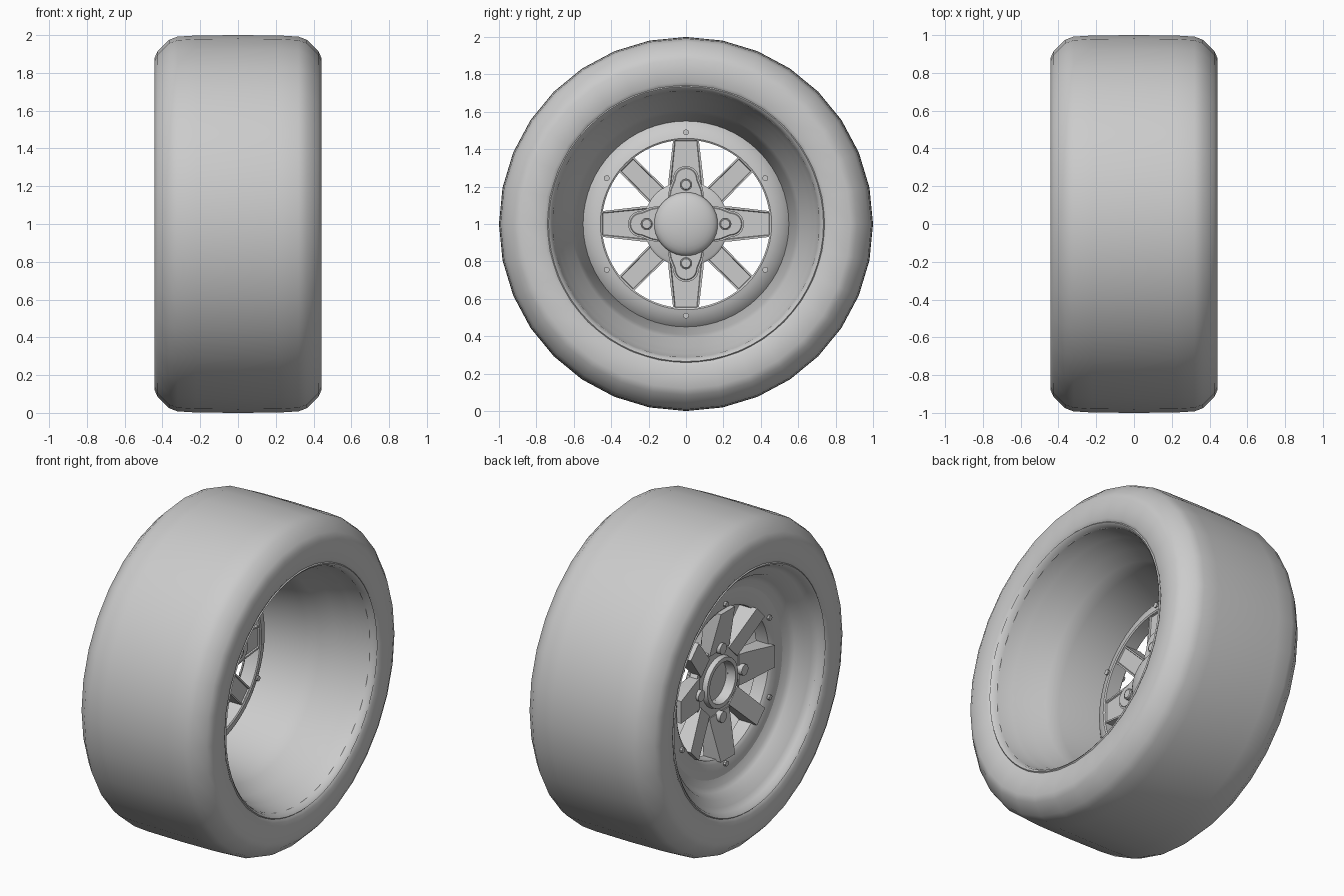
import bpy, bmesh, math
from mathutils import Matrix, Vector

if "Cube" in bpy.data.objects:
    bpy.data.objects.remove(bpy.data.objects["Cube"])

CENTRE = Matrix.Translation((0, 0, 1))


def finish(name, bm):
    bmesh.ops.recalc_face_normals(bm, faces=bm.faces)
    bm.transform(CENTRE)
    me = bpy.data.meshes.new(name)
    bm.to_mesh(me)
    bm.free()
    ob = bpy.data.objects.new(name, me)
    bpy.context.collection.objects.link(ob)
    return ob


def lathe(name, profile, n, closed=True):
    """Spin (x, radius) points about the axle; radius 0 becomes a pole."""
    bm = bmesh.new()
    rings = []
    for x, r in profile:
        if r == 0:
            rings.append([bm.verts.new((x, 0, 0))] * n)
        else:
            rings.append([bm.verts.new((x, r * math.sin(2 * math.pi * i / n), r * math.cos(2 * math.pi * i / n)))
                          for i in range(n)])
    count = len(rings) if closed else len(rings) - 1
    for k in range(count):
        a, b = rings[k], rings[(k + 1) % len(rings)]
        for i in range(n):
            j = (i + 1) % n
            vs = list(dict.fromkeys((a[i], a[j], b[j], b[i])))
            if len(vs) > 2:
                bm.faces.new(vs)
    return finish(name, bm)


def prism(bm, outline, front, back, angle, inset=0, depth=0):
    """Extrude a (radius, side) outline along x; back(r) gives the rear x."""
    s, c = math.sin(angle), math.cos(angle)
    pos = lambda x, r, t: (x, r * s + t * c, r * c - t * s)
    f = [bm.verts.new(pos(front, r, t)) for r, t in outline]
    b = [bm.verts.new(pos(back(r), r, t)) for r, t in outline]
    face = bm.faces.new(f)
    bm.faces.new(b[::-1])
    for i in range(len(f)):
        j = (i + 1) % len(f)
        bm.faces.new((f[i], b[i], b[j], f[j]))
    if inset:
        bm.normal_update()
        bmesh.ops.inset_individual(bm, faces=[face], thickness=inset)
        rim = bmesh.ops.inset_individual(bm, faces=[face], thickness=0.004)
        for v in face.verts:
            v.co.x += depth


def disc(r0, rad, n):
    return [(r0 + rad * math.cos(2 * math.pi * i / n), rad * math.sin(2 * math.pi * i / n)) for i in range(n)]


# Tyre: half section mirrored across the wheel plane
half = [(0.40, 0.715), (0.425, 0.735), (0.44, 0.76), (0.442, 0.88), (0.425, 0.915),
        (0.365, 0.975), (0.32, 0.992), (0.22, 0.998)]
lathe("tyre", half + [(0, 1.0)] + [(-x, r) for x, r in half[::-1]], 32)

# Rim barrel: deep dish towards +x, short stepped well towards -x
lathe("rim_barrel", [
    (0.425, 0.745), (0.435, 0.735), (0.425, 0.722), (0.395, 0.712), (0.31, 0.692), (0.29, 0.68),
    (0.20, 0.66), (0.13, 0.61), (0.05, 0.59), (-0.21, 0.55),
    (-0.26, 0.545), (-0.28, 0.60), (-0.30, 0.625), (-0.35, 0.65), (-0.37, 0.69), (-0.40, 0.712),
    (-0.425, 0.722), (-0.435, 0.735), (-0.425, 0.745), (-0.36, 0.73), (-0.2, 0.67),
    (0.1, 0.67), (0.36, 0.73)], 64)

# Sloped ring that carries the spokes
lathe("spoke_ring", [(-0.165, 0.45), (-0.16, 0.458), (-0.165, 0.48), (-0.182, 0.52), (-0.205, 0.545),
                     (-0.22, 0.56), (-0.265, 0.56), (-0.265, 0.47), (-0.25, 0.45)], 64)

# Spokes: four wide on the axes, four straight on the diagonals
bm = bmesh.new()
rear = lambda r: -0.225 - 0.06 * max(0, (r - 0.18) / 0.27)
wide = [(0.19, -0.095), (0.24, -0.093), (0.455, -0.068), (0.455, 0.068), (0.24, 0.093), (0.19, 0.095)]
slim = [(0.19, -0.058), (0.455, -0.055), (0.455, 0.055), (0.19, 0.058)]
for k in range(8):
    prism(bm, slim if k % 2 else wide, -0.168, rear, k * math.pi / 4, 0.012, -0.008)
finish("spokes", bm)

# Hub body with an open bore at the back
lathe("hub_body", [(-0.16, 0.0), (-0.16, 0.215), (-0.17, 0.228), (-0.22, 0.228), (-0.22, 0.155),
                   (-0.25, 0.15), (-0.25, 0.125), (-0.19, 0.12), (-0.19, 0.0)], 48, closed=False)

# Round-ended mounting plates under the lug nuts
arm = [(0.12, 0.1), (0.19, 0.09)] + [
    (0.24 + 0.07 * math.sin(a), 0.07 * math.cos(a)) for a in [i * math.pi / 12 for i in range(13)]
] + [(0.19, -0.09), (0.12, -0.1)]
bm = bmesh.new()
for k in range(4):
    prism(bm, arm, -0.15, lambda r: -0.2, k * math.pi / 2, 0.01, 0.004)
finish("mounting_plates", bm)

# Lug nuts, passing through to the back
bm = bmesh.new()
for k in range(4):
    prism(bm, disc(0.21, 0.033, 16), -0.13, lambda r: -0.255, k * math.pi / 2, 0.005, 0.005)
finish("lug_nuts", bm)

# Small bolts round the ring
bm = bmesh.new()
for k in range(6):
    prism(bm, disc(0.49, 0.016, 8), -0.155, lambda r: -0.28, k * math.pi / 3)
finish("ring_bolts", bm)

# Domed centre cap
dome = [(-0.14 + 0.06 * math.sin(a), 0.17 * math.cos(a)) for a in [i * math.pi / 16 for i in range(8)]]
lathe("centre_cap", [(-0.17, 0.17)] + dome + [(-0.08, 0)], 40, closed=False)

# Smooth shading with sharp edges kept
bpy.ops.object.select_all(action='SELECT')
bpy.context.view_layer.objects.active = bpy.data.objects["tyre"]
bpy.ops.object.shade_smooth_by_angle(angle=math.radians(38))
